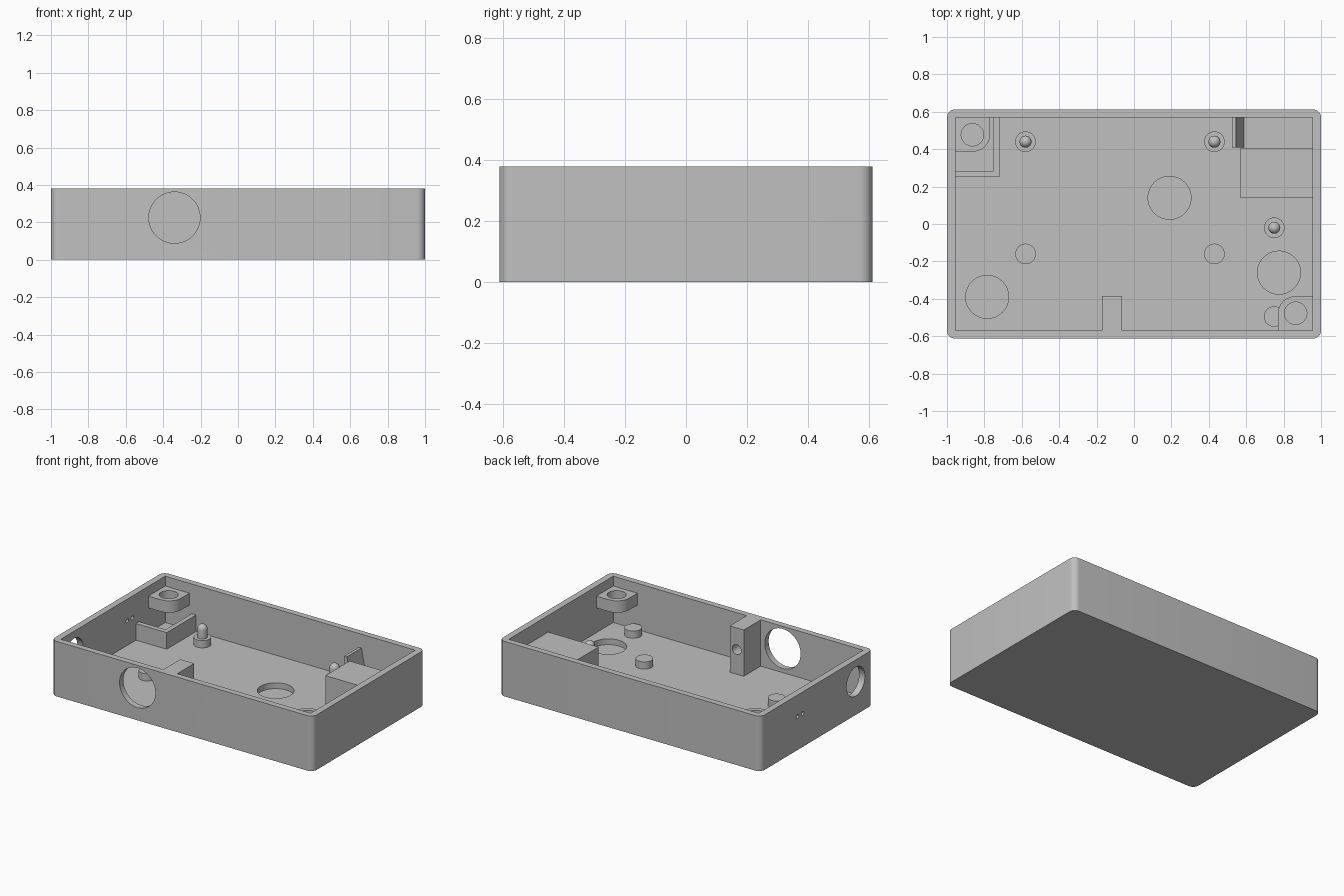
import bpy, bmesh, math
from mathutils import Matrix, Vector

if "Cube" in bpy.data.objects:
    bpy.data.objects.remove(bpy.data.objects["Cube"], do_unlink=True)

grey = bpy.data.materials.new("light_grey")
grey.use_nodes = True
COLOUR = (0.53, 0.53, 0.53, 1)
grey.diffuse_color = COLOUR
grey.node_tree.nodes["Principled BSDF"].inputs["Base Color"].default_value = COLOUR

TOP, FLOOR, SINK = 0.38, 0.06, 0.05      # rim height, inner floor, overlap level
IX, IY = 0.955, 0.57                     # inner half sizes


def finish(name, bm):
    bmesh.ops.recalc_face_normals(bm, faces=bm.faces[:])
    mesh = bpy.data.meshes.new(name)
    bm.to_mesh(mesh)
    bm.free()
    mesh.materials.append(grey)
    ob = bpy.data.objects.new(name, mesh)
    bpy.context.collection.objects.link(ob)
    return ob


def prism(name, points, axis, lo, hi):
    """Extrude a 2D outline along z (outline in x, y) or y (outline in x, z)."""
    place = (lambda a, b, h: (a, b, h)) if axis == "z" else (lambda a, b, h: (a, h, b))
    bm = bmesh.new()
    face = bm.faces.new([bm.verts.new(place(a, b, lo)) for a, b in points])
    ext = bmesh.ops.extrude_face_region(bm, geom=[face])
    verts = [v for v in ext["geom"] if isinstance(v, bmesh.types.BMVert)]
    bmesh.ops.translate(bm, verts=verts, vec=Vector(place(0, 0, hi - lo)))
    return finish(name, bm)


def box(name, x, y, z):
    outline = [(x[0], y[0]), (x[1], y[0]), (x[1], y[1]), (x[0], y[1])]
    return prism(name, outline, "z", *z)


def cylinder(name, centre, radius, depth, axis="Z"):
    bm = bmesh.new()
    rot = {"X": Matrix.Rotation(math.pi / 2, 4, "Y"),
           "Y": Matrix.Rotation(math.pi / 2, 4, "X"), "Z": Matrix()}[axis]
    bmesh.ops.create_cone(bm, cap_ends=True, segments=48, radius1=radius, radius2=radius,
                          depth=depth, matrix=Matrix.Translation(centre) @ rot)
    return finish(name, bm)


def lathe(name, x, y, profile):
    """Turn an (r, z) profile around a vertical axis."""
    bm = bmesh.new()
    verts = [bm.verts.new((r, 0, z)) for r, z in profile]
    edges = [bm.edges.new(pair) for pair in zip(verts, verts[1:])]
    bmesh.ops.spin(bm, geom=verts + edges, cent=(0, 0, 0), axis=(0, 0, 1),
                   angle=2 * math.pi, steps=32, use_duplicate=False)
    bmesh.ops.remove_doubles(bm, verts=bm.verts[:], dist=1e-5)
    bmesh.ops.translate(bm, verts=bm.verts[:], vec=(x, y, 0))
    return finish(name, bm)


def cut(ob, cutters):
    """Subtract the cutters for good, then discard them."""
    for c in cutters:
        c.hide_render = True
        mod = ob.modifiers.new("cut", "BOOLEAN")
        mod.operation, mod.solver, mod.object = "DIFFERENCE", "EXACT", c
    bpy.context.view_layer.update()
    done = bpy.data.meshes.new_from_object(
        ob.evaluated_get(bpy.context.evaluated_depsgraph_get()))
    ob.modifiers.clear()
    ob.data = done
    for c in cutters:
        bpy.data.objects.remove(c, do_unlink=True)


def smooth(ob):
    bpy.ops.object.select_all(action="DESELECT")
    ob.select_set(True)
    bpy.context.view_layer.objects.active = ob
    bpy.ops.object.shade_smooth_by_angle(angle=math.radians(30))


def arc(cx, cy, r, start, end, n=8):
    return [(cx + r * math.cos(math.radians(start + (end - start) * i / n)),
             cy + r * math.sin(math.radians(start + (end - start) * i / n)))
            for i in range(n + 1)]


# Open tray with rounded upright corners
R = 0.042
outline = (arc(1 - R, 0.612 - R, R, 0, 90) + arc(R - 1, 0.612 - R, R, 90, 180)
           + arc(R - 1, R - 0.612, R, 180, 270) + arc(1 - R, R - 0.612, R, 270, 360))
tray = prism("tray", outline, "z", 0, TOP)
cutters = [box("cavity_cutter", (-IX, IX), (-IY, IY), (FLOOR, 0.6))]
# Round pockets sunk in the floor
for x, y in ((0.19, 0.14), (-0.785, -0.39), (0.775, -0.26)):
    cutters.append(cylinder("pocket_cutter", (x, y, 0.12), 0.115, 0.2))
# Openings through the front and right walls
cutters.append(cylinder("front_hole_cutter", (-0.34, -0.6, 0.225), 0.137, 0.16, "Y"))
cutters.append(cylinder("side_hole_cutter", (-1, -0.425, 0.23), 0.1, 0.16, "X"))
for y in (0.155, 0.21):
    cutters.append(cylinder("pinhole_cutter", (-1, y, 0.23), 0.013, 0.16, "X"))
cut(tray, cutters)
smooth(tray)

# Screw bosses in two opposite corners, each with one rounded inner corner
for name, s in (("back_boss", -1), ("front_boss", 1)):
    far_x, far_y, near_x, near_y, r = 0.965, -0.58, 0.77, -0.387, 0.09
    pts = [(far_x, far_y), (far_x, near_y)] + \
        arc(near_x + r, near_y - r, r, 90, 180) + [(near_x, far_y)]
    boss = prism(name, [(s * x, s * y) for x, y in pts], "z", 0.23, 0.312)
    cut(boss, [cylinder("screw_cutter", (s * 0.864, s * -0.477, 0.27), 0.06, 0.3)])
    smooth(boss)

# L-shaped retaining wall around the back boss
prism("corner_fence", [(-0.965, 0.25), (-0.72, 0.25), (-0.72, 0.58), (-0.752, 0.58),
                       (-0.752, 0.284), (-0.965, 0.284)], "z", SINK, 0.175)

# Square pillar on the front wall, with a blind hole in its inner face
pillar = box("front_pillar", (-0.172, -0.065), (-IY, -0.385), (SINK, TOP))
cut(pillar, [cylinder("pillar_cutter", (-0.118, -0.385, 0.23), 0.034, 0.2, "Y")])
smooth(pillar)

# Solid block and tapered clip at the back left
box("side_block", (0.57, 0.965), (0.14, 0.405), (SINK, 0.265))
prism("clip_fin", [(0.525, SINK), (0.525, 0.285), (0.545, 0.285), (0.59, SINK)],
      "y", 0.41, 0.58)

# Short standoffs, some carrying a dome-topped locating pin
stub = [(0, SINK), (0.055, SINK), (0.055, 0.11)]
dome = [(0.032 * math.cos(a), 0.168 + 0.032 * math.sin(a))
        for a in (math.pi / 2 * i / 6 for i in range(6))]
for i, (x, y) in enumerate(((-0.58, -0.16), (0.43, -0.16), (0.75, -0.495))):
    smooth(lathe(f"standoff_{i + 1}", x, y, stub + [(0, 0.11)]))
for i, (x, y) in enumerate(((-0.58, 0.44), (0.43, 0.44), (0.75, -0.02))):
    smooth(lathe(f"pin_standoff_{i + 1}", x, y, stub + [(0.032, 0.11)] + dome + [(0, 0.2)]))
